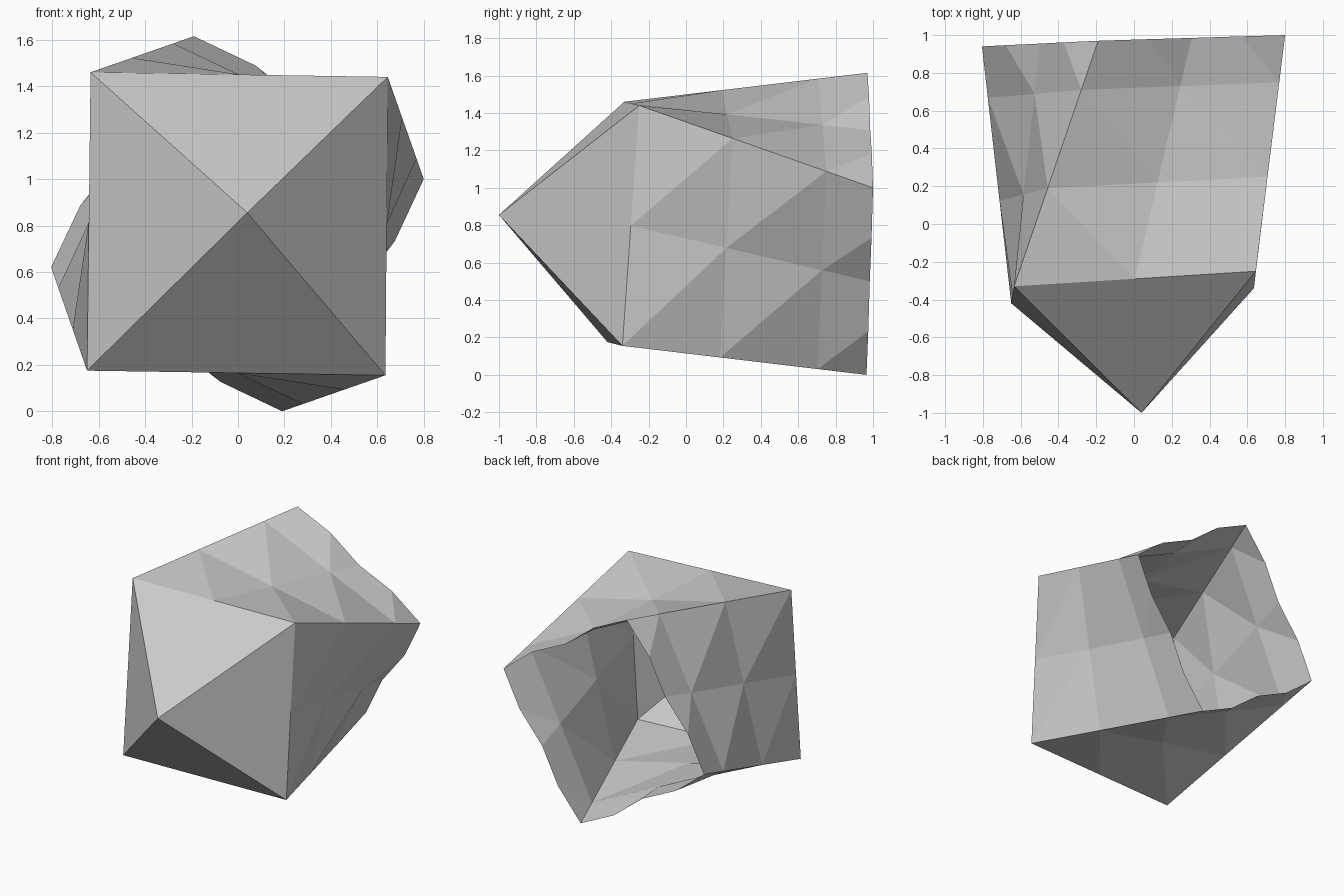
import bpy, bmesh
from mathutils import Vector

if "Cube" in bpy.data.objects:
    bpy.data.objects.remove(bpy.data.objects["Cube"])

# Corner points, clockwise seen from the front
FRONT = [Vector(p) for p in ((-.635, -.33, 1.46), (.645, -.25, 1.44), (.635, -.34, .155), (-.65, -.42, .175))]
BACK = [Vector(p) for p in ((-.19, .97, 1.615), (.80, 1.0, 1.0), (.19, .965, 0), (-.805, .94, .62))]
APEX = Vector((.04, -1, .855))
BULGE = .033   # outward push of the quarter points on the open rim

bm = bmesh.new()


def ring(t):
    """Eight points (corners and edge middles) along the twisted body."""
    c = [a.lerp(b, t) for a, b in zip(FRONT, BACK)]
    pts = []
    for i in range(4):
        pts += [c[i], (c[i] + c[(i + 1) % 4]) / 2]
    return [bm.verts.new(p) for p in pts]


# Twisted four-sided body, two facets per side
rings = [ring(t) for t in (0, .4, .8, 1)]
for a, b in zip(rings[:2], rings[1:3]):
    for i in range(8):
        j = (i + 1) % 8
        bm.faces.new((a[i], a[j], b[i]))
        bm.faces.new((a[j], b[j], b[i]))

# Zigzag rim strip around the open back
a, b = rings[2], rings[3]
centre = sum(BACK, Vector()) / 4
for i in range(8):
    j = (i + 1) % 8
    k = i // 2
    out = (BACK[k] + BACK[(k + 1) % 4]) / 2 - centre
    q = bm.verts.new((b[i].co + b[j].co) / 2 + out.normalized() * BULGE)
    bm.faces.new((a[i], q, b[i]))
    bm.faces.new((a[i], a[j], q))
    bm.faces.new((a[j], b[j], q))

# Front pyramid
tip = bm.verts.new(APEX)
for i in range(8):
    bm.faces.new((tip, rings[0][(i + 1) % 8], rings[0][i]))

bmesh.ops.recalc_face_normals(bm, faces=bm.faces)
mesh = bpy.data.meshes.new("faceted_shell")
bm.to_mesh(mesh)
bm.free()
bpy.context.collection.objects.link(bpy.data.objects.new("faceted_shell", mesh))
